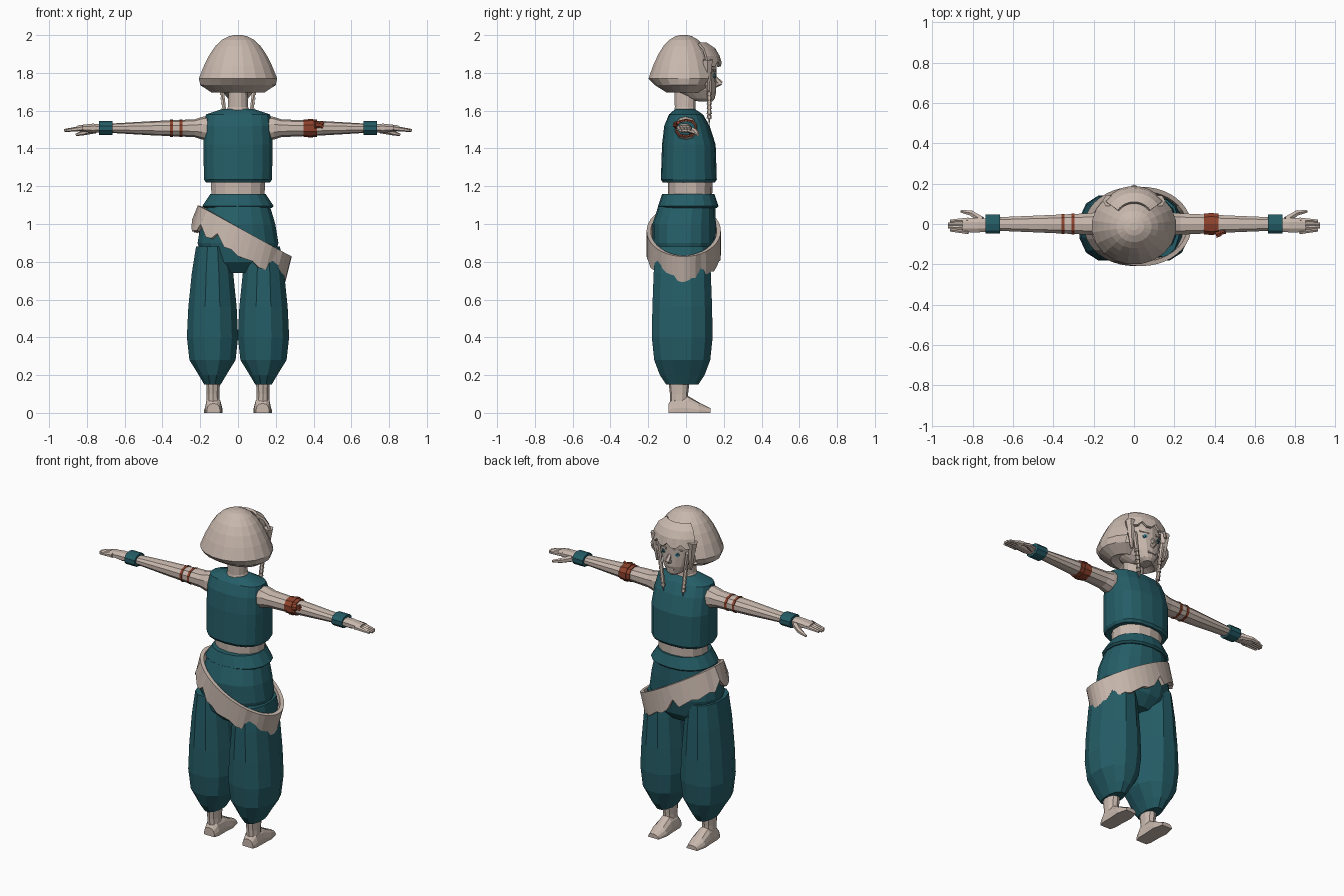
import bpy, bmesh, math
from mathutils import Vector, Matrix

cube = bpy.data.objects.get("Cube")
if cube:
    bpy.data.objects.remove(cube, do_unlink=True)


def material(name, *colour):
    mat = bpy.data.materials.new(name)
    mat.use_nodes = True
    mat.diffuse_color = (*colour, 1)
    shader = mat.node_tree.nodes["Principled BSDF"]
    shader.inputs["Base Color"].default_value = (*colour, 1)
    shader.inputs["Roughness"].default_value = 0.9
    return mat


BEIGE = material("warm beige", 0.58, 0.48, 0.42)
TEAL = material("deep teal", 0.018, 0.11, 0.135)
RUST = material("rust red", 0.27, 0.055, 0.025)
BLUE = material("eye blue", 0.07, 0.25, 0.33)


def finish(name, bm, mat):
    bmesh.ops.recalc_face_normals(bm, faces=bm.faces)
    mesh = bpy.data.meshes.new(name)
    bm.to_mesh(mesh)
    bm.free()
    mesh.materials.append(mat)
    obj = bpy.data.objects.new(name, mesh)
    bpy.context.collection.objects.link(obj)
    return obj


def bridge(bm, lower, upper, closed=True):
    """Join two rows of vertices with quads."""
    for i in range(len(lower) if closed else len(lower) - 1):
        j = (i + 1) % len(lower)
        bm.faces.new((lower[i], lower[j], upper[j], upper[i]))


def loft(name, mat, sections, centre=(0, 0), axis="Z", side=1,
         sides=14, power=0.9, cut=None):
    """Skin rings given as (position, radius a, radius b, optional shift of b)."""
    bm = bmesh.new()
    rings = []
    for along, radius_a, radius_b, *shift in sections:
        ring = []
        for i in range(sides):
            angle = math.tau * (i + 0.5) / sides
            c, s = math.cos(angle), math.sin(angle)
            a = centre[0] + radius_a * math.copysign(abs(c) ** power, c)
            b = centre[1] + radius_b * math.copysign(abs(s) ** power, s) + sum(shift)
            place = {"X": (along, a, b), "Y": (a, along, max(b, 0)), "Z": (a, b, along)}
            x, y, z = place[axis]
            ring.append(bm.verts.new((x * side, y, z)))
        rings.append(ring)
    for lower, upper in zip(rings, rings[1:]):
        bridge(bm, lower, upper)
    bm.faces.new(rings[0])
    bm.faces.new(rings[-1])
    if cut:
        opening = [f for f in bm.faces if cut(f.calc_center_median())]
        bmesh.ops.delete(bm, geom=opening, context="FACES")
    return finish(name, bm, mat)


def taper(name, start, end, radius_start, radius_end, mat=BEIGE, side=1, sides=6):
    """Tapered rod between two points."""
    p, q = Vector(start), Vector(end)
    p.x *= side
    q.x *= side
    span = q - p
    turn = span.to_track_quat("Z", "Y").to_matrix().to_4x4()
    bm = bmesh.new()
    bmesh.ops.create_cone(bm, cap_ends=True, segments=sides, radius1=radius_start,
                          radius2=radius_end, depth=span.length,
                          matrix=Matrix.Translation((p + q) / 2) @ turn)
    return finish(name, bm, mat)


ARM_HEIGHT = 1.507


def arm_band(name, mat, start, width, depth, height, side=1):
    """Straight band wrapped around an arm."""
    loft(name, mat, [(start, depth, height), (start + width, depth, height)],
         (0, ARM_HEIGHT), "X", side, sides=10)


# Torso and clothing
loft("waist", BEIGE, [(1.1, .14, .115), (1.26, .15, .12)], (0, .022))
loft("vest", TEAL, [(1.22, .172, .138), (1.235, .182, .148), (1.42, .186, .142),
                    (1.52, .18, .12, -.01), (1.58, .172, .09, -.015),
                    (1.61, .08, .05, -.02)], (0, .015), sides=18, power=.8)
loft("waistband", TEAL, [(1.085, .18, .15), (1.095, .192, .16), (1.16, .148, .138)],
     (0, .012), sides=18)
loft("trouser_hips", TEAL, [(.74, .1, .09), (.8, .19, .145), (.9, .217, .167),
                            (1, .2, .168), (1.1, .17, .15, .015)], (0, -.01), sides=18)

# Slanted hip sash with a torn lower edge
bm = bmesh.new()
top, bottom = [], []
steps = 40
for i in range(steps):
    angle = math.tau * i / steps
    x = .012 + .235 * math.cos(angle)
    y = -.012 + .182 * math.sin(angle)
    z = .9 - .56 * x
    tear = .06 if i % 8 == 3 or i == 24 else .008 * (i % 3)
    top.append(bm.verts.new((x + .024, y, z + .07)))
    bottom.append(bm.verts.new((x - .01, y, z - .065 + tear)))
bridge(bm, bottom, top)
sash = finish("hip_sash", bm, BEIGE)
thickness = sash.modifiers.new("thickness", "SOLIDIFY")
thickness.thickness = .022
thickness.offset = .3

# Limbs, built once per side
for side, tag in ((1, "left"), (-1, "right")):
    loft(tag + "_trouser_leg", TEAL,
         [(.15, .045, .088), (.2, .075, .122), (.28, .126, .153), (.4, .14, .166),
          (.56, .132, .163), (.74, .113, .156), (.88, .09, .145)],
         (.135, -.02), side=side, sides=12)
    loft(tag + "_ankle", BEIGE, [(.02, .038, .045), (.1, .035, .048), (.2, .04, .06)],
         (.132, -.037), side=side, sides=10)
    loft(tag + "_foot", BEIGE, [(-.092, .036, .05), (-.06, .045, .09), (.01, .046, .09),
                                (.07, .05, .055), (.13, .035, .025)],
         (.13, 0), "Y", side, power=.8)
    loft(tag + "_arm", BEIGE, [(.12, .058, .07), (.19, .06, .06), (.23, .055, .047),
                               (.45, .045, .038), (.7, .034, .023)],
         (0, ARM_HEIGHT), "X", side, sides=10)
    arm_band(tag + "_wristband", TEAL, .665, .07, .05, .037, side)
    loft(tag + "_palm", BEIGE, [(.7, .033, .022), (.77, .038, .026), (.85, .037, .016)],
         (-.006, ARM_HEIGHT), "X", side, sides=8)
    for k in range(4):
        spread = -.038 + k * .019
        reach = .925 - .01 * abs(k - 1.5)
        taper(f"{tag}_finger_{k}", (.82, spread, ARM_HEIGHT),
              (reach, spread * .8, ARM_HEIGHT - .012), .0145, .008, side=side)
    taper(tag + "_thumb", (.755, .02, 1.5), (.81, .056, 1.485), .02, .014, side=side)
    taper(tag + "_thumb_tip", (.805, .054, 1.486), (.858, .063, 1.472), .015, .007,
          side=side)

# Wrapped armband with a knot
for k in range(3):
    bulge = .004 * (k % 2)
    arm_band(f"armband_wrap_{k}", RUST, .347 + .023 * k, .026, .054 + bulge, .046 + bulge)
knot = Vector((.43, -.045, 1.525))
taper("armband_knot", knot - Vector((.025, .007, 0)), knot, .02, .016, RUST)
for k in (-1, 1):
    taper(f"armband_tail_{k + 1}", knot, knot + Vector((.02, .005, .012 * k)),
          .009, .011, RUST)

# Painted bands on the other arm
for k in range(2):
    arm_band(f"arm_stripe_{k}", RUST, .295 + .05 * k, .014, .055 - .002 * k, .046, -1)

# Neck and head
loft("neck", BEIGE, [(1.58, .075, .062), (1.62, .055, .056), (1.74, .05, .06)],
     (0, -.005), sides=12)
loft("head", BEIGE, [(1.648, .025, .035, .085), (1.665, .055, .077, .056),
                     (1.71, .09, .115, .025), (1.77, .11, .135, .005),
                     (1.84, .118, .141), (1.92, .1, .115, -.005)], (0, .02), sides=18)
taper("nose", (0, .145, 1.785), (0, .183, 1.742), .008, .016)
taper("nose_base", (0, .145, 1.735), (0, .188, 1.744), .018, .008)
taper("lips", (-.026, .152, 1.694), (.026, .152, 1.694), .008, .008)

# Bob haircut: rounded dome with a turned-in rim, open around the face
underside = [(1.725, .06, .06), (1.695, .14, .09), (1.735, .202, .155)]
dome = []
for k in range(6, 0, -1):
    radius = .21 * (k / 6) ** .8
    dome.append((2 - .23 * (k / 6) ** 2, radius, radius * .9))
loft("hair_bob", BEIGE, underside + dome + [(2, .02, .02)], (0, -.012), sides=20, power=1,
     cut=lambda c: c.z < 1.86 and c.y > .03 and abs(c.x) < c.y * 1.1)

# Fringe strip with pointed lock ends
bm = bmesh.new()
columns = []
for k in range(13):
    angle = math.radians(9 * (k - 6))
    tip = 1.86 if k % 3 == 0 else 1.835
    columns.append([bm.verts.new((r * math.sin(angle), r * math.cos(angle) + .01, z))
                    for r, z in ((.1, 1.96), (.145, 1.93), (.168, 1.89), (.178, tip))])
for first, second in zip(columns, columns[1:]):
    bridge(bm, first, second, closed=False)
fringe = finish("fringe", bm, BEIGE)
fringe.modifiers.new("thickness", "SOLIDIFY").thickness = .014

# Side locks, braids, eyes and brows
for side, tag in ((1, "left"), (-1, "right")):
    taper(tag + "_side_lock", (.125, .115, 1.87), (.112, .115, 1.7), .03, .008, side=side)
    taper(tag + "_braid_root", (.1, .125, 1.8), (.085, .125, 1.7), .014, .011, side=side)
    for k in range(6):
        bead = Vector((.084 - .003 * k, .123, 1.71 - .025 * k))
        taper(f"{tag}_braid_{k}", bead, bead - Vector((0, 0, .027)), .009, .014, side=side)
    taper(tag + "_braid_tip", bead, bead - Vector((.004, 0, .06)), .012, .001, side=side)
    eye = Vector((.045, .146, 1.785))
    taper(tag + "_iris", eye, eye + Vector((.002, .007, 0)), .013, .013, BLUE, side, 10)
    taper(tag + "_pupil", eye, eye + Vector((.0025, .009, 0)), .006, .006, TEAL, side, 8)
    taper(tag + "_brow", (.022, .156, 1.812), (.075, .138, 1.814), .007, .004, side=side)
